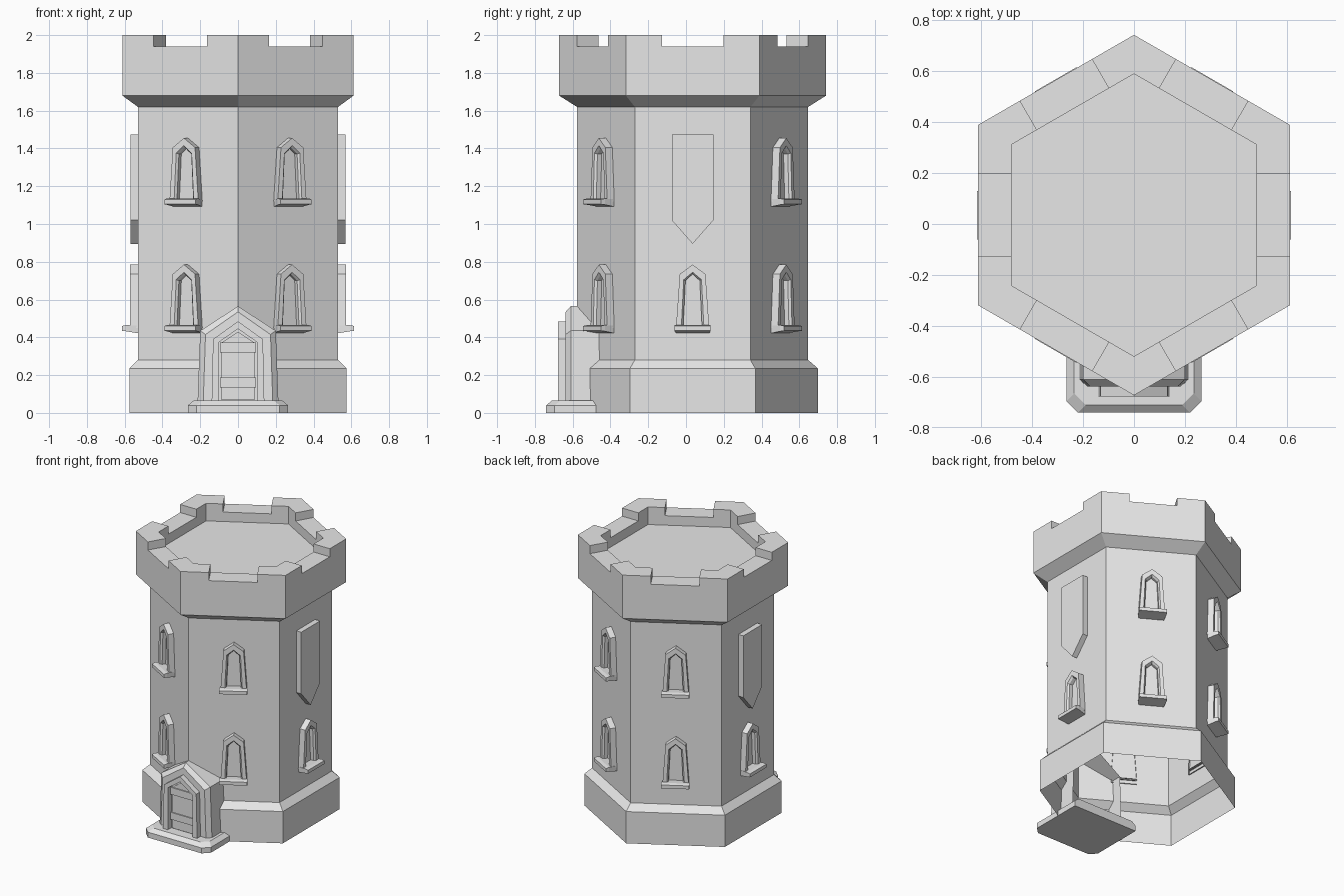
import bpy
import bmesh
from math import cos, sin, pi, radians

CY = 0.035                      # tower axis offset along y
C30 = cos(pi / 6)
BODY_R, BASE_R, TOP_R, INNER_R = 0.612, 0.664, 0.707, 0.554
BODY_A = BODY_R * C30           # distance from axis to a wall face

cube = bpy.data.objects.get("Cube")
if cube:
    bpy.data.objects.remove(cube, do_unlink=True)

stone = bpy.data.materials.new("grey_stone")
stone.use_nodes = True
GREY = (0.8, 0.8, 0.8, 1)
stone.diffuse_color = GREY
stone.node_tree.nodes["Principled BSDF"].inputs["Base Color"].default_value = GREY


def loft(name, loops, cap_start=False, cap_end=True):
    """Skin a list of equal-length closed loops."""
    bm = bmesh.new()
    rings = [[bm.verts.new(p) for p in loop] for loop in loops]
    n = len(rings[0])
    for a, b in zip(rings, rings[1:]):
        for i in range(n):
            j = (i + 1) % n
            bm.faces.new((a[i], a[j], b[j], b[i]))
    if cap_start:
        bm.faces.new(rings[0][::-1])
    if cap_end:
        bm.faces.new(rings[-1])
    bmesh.ops.recalc_face_normals(bm, faces=bm.faces[:])
    mesh = bpy.data.meshes.new(name)
    bm.to_mesh(mesh)
    bm.free()
    mesh.materials.append(stone)
    obj = bpy.data.objects.new(name, mesh)
    bpy.context.collection.objects.link(obj)
    return obj


def place(u, d, z, angle):
    """Point at sideways u, outward d from the axis, height z."""
    c, s = cos(angle), sin(angle)
    return (c * d - s * u, s * d + c * u + CY, z)


def on_wall(profile, d, angle):
    return [place(u, d, z, angle) for u, z in profile]


def hexagon(r, z):
    return [place(0, r, z, radians(30 + 60 * k)) for k in range(6)]


def arch(bottom, top, z0, shoulder, apex):
    return [(-bottom, z0), (bottom, z0), (top, shoulder), (0, apex), (-top, shoulder)]


def rect(w, z0, z1):
    return [(-w, z0), (w, z0), (w, z1), (-w, z1)]


# Tower shell, from the open foot up to the sunken roof floor
loft("tower", [
    hexagon(BASE_R, 0), hexagon(BASE_R, 0.235), hexagon(BODY_R, 0.28),
    hexagon(BODY_R, 1.62), hexagon(TOP_R, 1.68), hexagon(TOP_R, 1.94),
    hexagon(INNER_R, 1.94), hexagon(INNER_R, 1.87)])

# Corner merlons
GAP = 0.163                     # half width of the notch in each side
for k in range(6):
    before, after = radians(60 * k), radians(60 * k + 60)
    mid = radians(60 * k + 30)
    outer, inner = TOP_R * C30, INNER_R * C30

    def outline(z):
        return [place(GAP, outer, z, before), place(0, TOP_R, z, mid),
                place(-GAP, outer, z, after), place(-GAP, inner, z, after),
                place(0, INNER_R, z, mid), place(GAP, inner, z, before)]

    loft(f"merlon_{k + 1}", [outline(1.94), outline(2.0)])


def window(name, angle, z):
    a = BODY_A
    frame = arch(0.088, 0.068, z + 0.03, z + 0.315, z + 0.365)
    lip = arch(0.06, 0.047, z + 0.03, z + 0.285, z + 0.325)
    pane = arch(0.05, 0.038, z + 0.03, z + 0.28, z + 0.315)
    loft(name + "_frame", [
        on_wall(frame, a - 0.01, angle), on_wall(frame, a + 0.043, angle),
        on_wall(lip, a + 0.043, angle), on_wall(pane, a + 0.03, angle),
        on_wall(pane, a + 0.004, angle)])
    # Sill slab, narrowing underneath
    sill = [rect(0.085, z, z + 0.04), rect(0.095, z + 0.012, z + 0.045),
            rect(0.095, z + 0.015, z + 0.04)]
    loft(name + "_sill", [
        on_wall(sill[0], a - 0.01, angle), on_wall(sill[1], a + 0.06, angle),
        on_wall(sill[2], a + 0.085, angle)])


# Windows: two on each slanted wall, one on each side wall
for label, degrees in (("back_left", 60), ("back_right", 120),
                       ("front_right", 240), ("front_left", 300)):
    window(f"{label}_lower_window", radians(degrees), 0.42)
    window(f"{label}_upper_window", radians(degrees), 1.09)

for label, degrees in (("left", 0), ("right", 180)):
    angle = radians(degrees)
    window(f"{label}_window", angle, 0.42)
    # Hanging banner with a pointed lower end
    cloth = [(-0.11, 1.475), (-0.11, 1.02), (0, 0.895), (0.11, 1.02), (0.11, 1.475)]
    loft(f"{label}_banner", [on_wall(cloth, BODY_A - 0.01, angle),
                             on_wall(cloth, BODY_A + 0.04, angle)])

# Porch with stepped pointed arches and a recessed door
FRONT = -pi / 2
porch = arch(0.215, 0.2, 0.03, 0.435, 0.565)
porch_rim = arch(0.185, 0.172, 0.03, 0.415, 0.535)
door_arch = arch(0.14, 0.132, 0.03, 0.39, 0.485)
opening = arch(0.1, 0.1, 0.03, 0.375, 0.445)
loft("porch", [on_wall(p, d, FRONT) for p, d in (
    (porch, 0.42), (porch, 0.645), (porch_rim, 0.672), (door_arch, 0.672),
    (door_arch, 0.712), (opening, 0.712), (opening, 0.672))])

# Door leaf and its cross rails
leaf = arch(0.09, 0.09, 0.07, 0.37, 0.43)
loft("door_leaf", [on_wall(leaf, 0.671, FRONT), on_wall(leaf, 0.68, FRONT)])
for i, z in enumerate((0.135, 0.32)):
    rail = rect(0.095, z, z + 0.052)
    loft(f"door_rail_{i + 1}", [on_wall(rail, 0.675, FRONT), on_wall(rail, 0.688, FRONT)])


# Doorstep with clipped corners and a bevelled top
def step(inset, z):
    w, f, b, c = 0.265 - inset, 0.74 - inset, 0.3, 0.045
    return [(-w, -b, z), (-w, c - f, z), (c - w, -f, z),
            (w - c, -f, z), (w, c - f, z), (w, -b, z)]


loft("doorstep", [step(0, 0), step(0, 0.04), step(0.03, 0.065)], cap_start=True)
